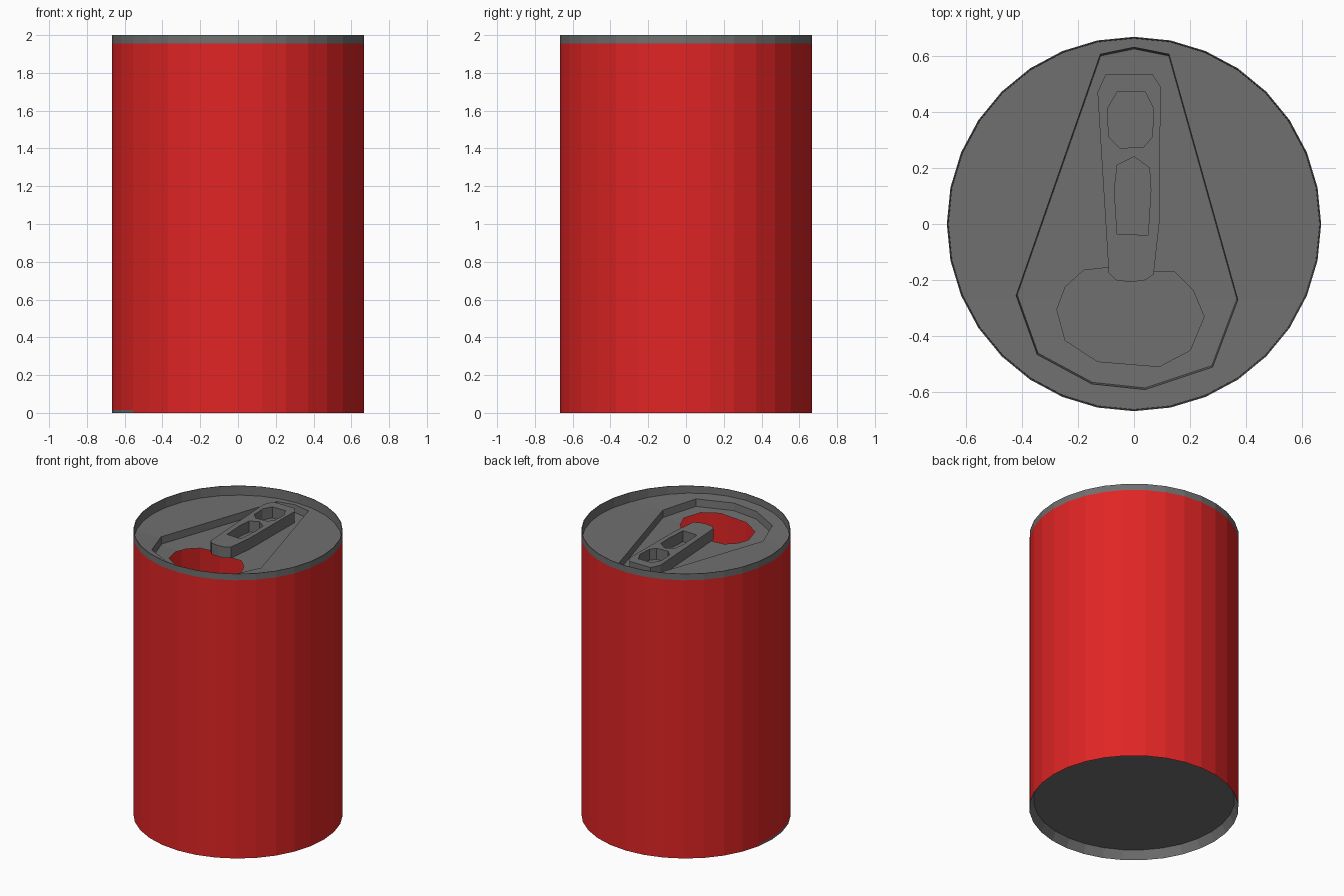
import bpy, bmesh, math
from mathutils import Vector

if "Cube" in bpy.data.objects:
    bpy.data.objects.remove(bpy.data.objects["Cube"])

R, SIDES = 0.667, 32
LID_Z, FLOOR_Z, TAB_Z = 1.935, 1.885, 1.965
FOLD_Y, FOLD_SLOPE = -0.27, 0.05


def material(name, rgb):
    m = bpy.data.materials.new(name)
    m.diffuse_color = (*rgb, 1)
    m.use_nodes = True
    m.node_tree.nodes["Principled BSDF"].inputs["Base Color"].default_value = m.diffuse_color
    return m


RED = material("red paint", (0.75, 0.018, 0.018))
GREY = material("grey metal", (0.16, 0.16, 0.16))


def finish(name, bm, mats):
    me = bpy.data.meshes.new(name)
    bm.to_mesh(me)
    bm.free()
    for m in mats:
        me.materials.append(m)
    ob = bpy.data.objects.new(name, me)
    bpy.context.collection.objects.link(ob)
    return ob


def circle(r):
    return [(r * math.cos(2 * math.pi * i / SIDES), r * math.sin(2 * math.pi * i / SIDES))
            for i in range(SIDES)]


def loop(bm, pts, z):
    """Closed outline of vertices at height z."""
    vs = [bm.verts.new((x, y, z)) for x, y in pts]
    es = [bm.edges.new((vs[i], vs[(i + 1) % len(vs)])) for i in range(len(vs))]
    return vs, es


def skin(bm, a, b):
    """Quads joining two loops of equal length."""
    n = len(a)
    return [bm.faces.new((a[i], a[(i + 1) % n], b[(i + 1) % n], b[i])) for i in range(n)]


def fill(bm, edges):
    res = bmesh.ops.triangle_fill(bm, edges=edges, use_beauty=True, normal=(0, 0, 1))
    faces = [g for g in res["geom"] if isinstance(g, bmesh.types.BMFace)]
    for f in faces:
        f.normal_update()
        if f.normal.z < 0:
            f.normal_flip()
    return faces


# can wall: painted side, bare metal rim, small bare patch at the foot
bm = bmesh.new()
rings = [loop(bm, circle(R), z)[0] for z in (0, 0.015, 1.955, 2.0)]
for k in range(3):
    for f in skin(bm, rings[k], rings[k + 1]):
        c = f.calc_center_median()
        bare = k == 0 and c.x < -0.55 and c.y < 0.15
        f.material_index = 1 if k == 2 or bare else 0
finish("can_wall", bm, [RED, GREY])

# recessed base with tapered skirt
bm = bmesh.new()
foot = loop(bm, circle(R), 0)[0]
base = loop(bm, circle(0.64), 0.06)[0]
skin(bm, base, foot)
bm.faces.new(base[::-1])
finish("can_base", bm, [GREY])

# lid: rim lining, flat top, sunk panel with an open mouth
panel = [(-0.12, 0.605), (0, 0.63), (0.125, 0.605), (0.37, -0.27), (0.28, -0.51),
         (0.04, -0.59), (-0.15, -0.57), (-0.345, -0.465), (-0.42, -0.255)][::-1]
mouth = [(-0.18, -0.165), (-0.09, -0.155), (0.07, -0.17), (0.145, -0.17), (0.21, -0.235),
         (0.25, -0.33), (0.2, -0.45), (0.09, -0.508), (-0.13, -0.49), (-0.245, -0.415),
         (-0.275, -0.305), (-0.245, -0.225)]
bm = bmesh.new()
outer, outer_e = loop(bm, circle(R - 0.006), LID_Z)
step, step_e = loop(bm, panel, LID_Z)
floor, floor_e = loop(bm, [(x * 0.99, y * 0.99) for x, y in panel], FLOOR_Z)
hole, hole_e = loop(bm, mouth, FLOOR_Z)
fill(bm, outer_e + step_e)
fill(bm, floor_e + hole_e)
skin(bm, floor, step)
for f in bm.faces:
    f.normal_update()
    inward = f.normal.dot(Vector((0, -0.1, 0)) - f.calc_center_median().xy.to_3d())
    if abs(f.normal.z) < 0.9 and inward < 0:
        f.normal_flip()
# the front part of the lid rises gently from a fold line
bmesh.ops.bisect_plane(bm, geom=bm.verts[:] + bm.edges[:] + bm.faces[:],
                       plane_co=(0, FOLD_Y, 0), plane_no=(0, 1, 0))
for v in bm.verts:
    v.co.z += max(0, FOLD_Y - v.co.y) * FOLD_SLOPE
finish("lid", bm, [GREY])

# lining inside the raised rim
bm = bmesh.new()
low = loop(bm, circle(R - 0.006), LID_Z)[0]
high = loop(bm, circle(R - 0.004), 2.0)[0]
edge = loop(bm, circle(R), 2.0)[0]
skin(bm, high, low)
skin(bm, edge, high)
finish("rim_lining", bm, [GREY])

# pull tab with finger hole and rivet opening
tab = [(-0.1, 0.535), (0.065, 0.535), (0.095, 0.49), (0.09, 0.0), (0.07, -0.18), (0.04, -0.2),
       (-0.01, -0.207), (-0.065, -0.2), (-0.09, -0.175), (-0.13, 0.47)]
finger = [(-0.06, 0.47), (0.04, 0.47), (0.07, 0.41), (0.065, 0.31), (0.035, 0.275),
          (-0.05, 0.27), (-0.09, 0.31), (-0.095, 0.41)]
rivet = [(-0.06, 0.21), (0, 0.24), (0.055, 0.2), (0.06, 0.12), (0.05, -0.04),
         (-0.06, -0.035), (-0.07, 0.12)]
bm = bmesh.new()
top_e, low_e = [], []
for outline in (tab, finger, rivet):
    low, e0 = loop(bm, outline, FLOOR_Z + 0.002)
    high, e1 = loop(bm, outline, TAB_Z)
    skin(bm, low, high)
    low_e += e0
    top_e += e1
fill(bm, top_e)
fill(bm, low_e)
bmesh.ops.recalc_face_normals(bm, faces=bm.faces[:])
finish("pull_tab", bm, [GREY])
